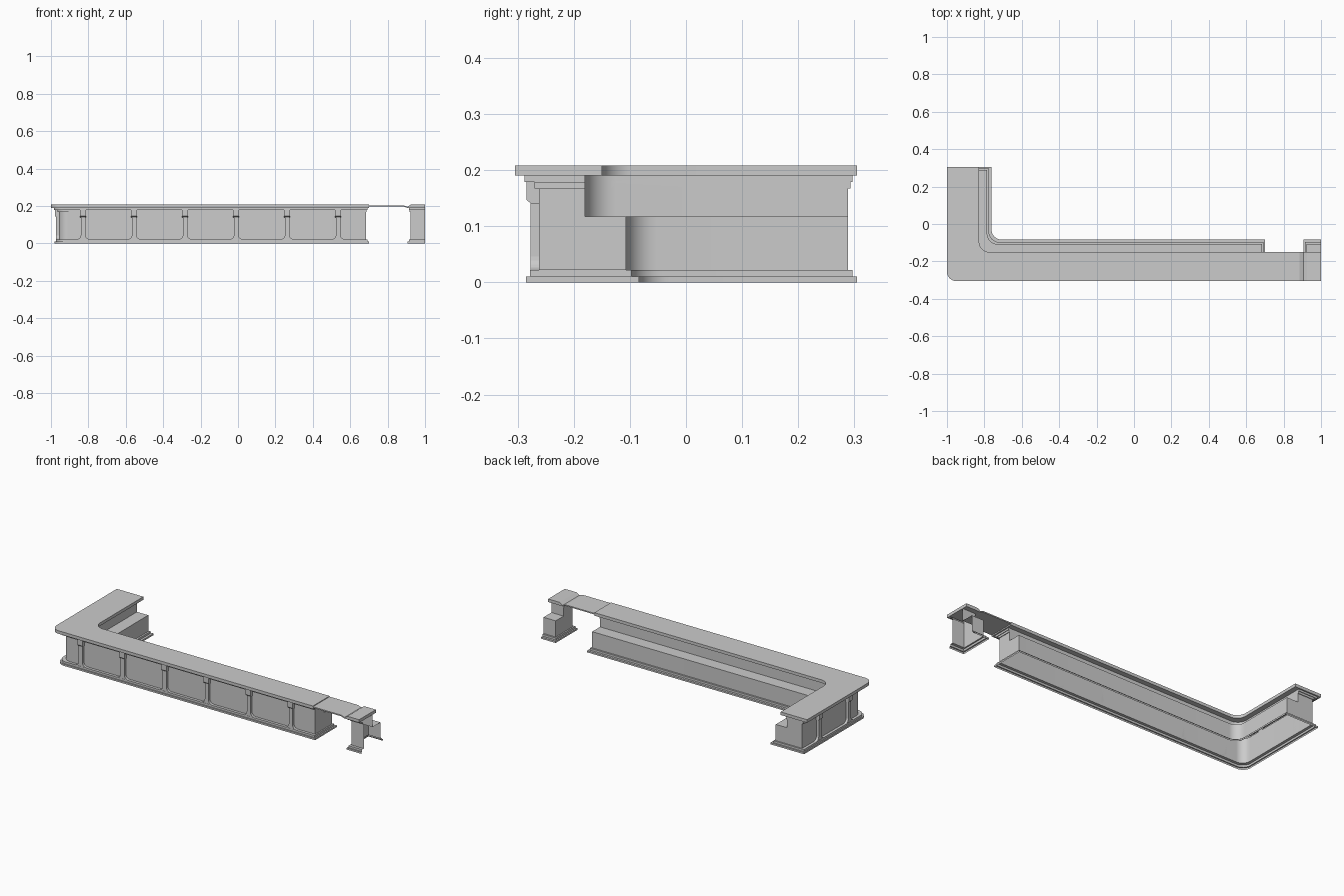
import bpy, bmesh, math
from mathutils import Matrix

if "Cube" in bpy.data.objects:
    bpy.data.objects.remove(bpy.data.objects["Cube"])

FRONT, LEFT, BACK, SEG = -0.305, -1.0, 0.305, 8
INNER_Y, INNER_X, MAIN_END, POST_START = -0.15, -0.828, 0.70, 0.905


def finish(name, bm, smooth=False):
    bmesh.ops.recalc_face_normals(bm, faces=bm.faces)
    me = bpy.data.meshes.new(name)
    bm.to_mesh(me)
    bm.free()
    ob = bpy.data.objects.new(name, me)
    bpy.context.collection.objects.link(ob)
    if smooth:
        bpy.ops.object.select_all(action='DESELECT')
        ob.select_set(True)
        bpy.context.view_layer.objects.active = ob
        bpy.ops.object.shade_smooth_by_angle(angle=math.radians(30))
    return ob


def loft(name, rings, closed=True, caps=False, smooth=False):
    """Skin matching outlines given as (z, [(x, y), ...])."""
    bm = bmesh.new()
    rows = [[bm.verts.new((x, y, z)) for x, y in pts] for z, pts in rings]
    n = len(rows[0])
    for a, b in zip(rows, rows[1:]):
        for k in range(n if closed else n - 1):
            j = (k + 1) % n
            bm.faces.new((a[k], a[j], b[j], b[k]))
    if caps:
        bm.faces.new(rows[0])
        bm.faces.new(rows[-1])
    return finish(name, bm, smooth)


def extrude_profile(name, pts, a, b, place):
    """Solid from a 2D profile, place(u, v, w) maps it into space."""
    bm = bmesh.new()
    lo = [bm.verts.new(place(u, v, a)) for u, v in pts]
    hi = [bm.verts.new(place(u, v, b)) for u, v in pts]
    n = len(pts)
    for k in range(n):
        j = (k + 1) % n
        bm.faces.new((lo[k], lo[j], hi[j], hi[k]))
    bm.faces.new(lo)
    bm.faces.new(hi)
    return finish(name, bm)


def arc(cx, cy, r, a0, a1):
    angles = [math.radians(a0 + (a1 - a0) * k / SEG) for k in range(SEG + 1)]
    return [(cx + r * math.cos(t), cy + r * math.sin(t)) for t in angles]


def l_outline(o, i, e):
    """L footprint: o = outer inset, i = inner face offset, e = end inset."""
    x0, y0, x1, y1 = LEFT + o, FRONT + o, INNER_X + i, INNER_Y + i
    r, q = 0.05, 0.055
    return ([(x0, BACK - e)] + arc(x0 + r, y0 + r, r, 180, 270)
            + [(MAIN_END - e, y0), (MAIN_END - e, y1)]
            + arc(x1 + q, y1 + q, q, 270, 180) + [(x1, BACK - e)])


def post_outline(o, i, e):
    x, y0, y1 = POST_START + e, FRONT + o, INNER_Y + i
    return [(1, y0), (x, y0), (x, y1), (1, y1)]


# Shared vertical section: z, outer inset, inner offset, end inset
section = [
    (0.000, 0.020, 0.066, 0.000), (0.010, 0.020, 0.066, 0.000),
    (0.010, 0.027, 0.053, 0.008), (0.022, 0.027, 0.053, 0.008),
    (0.022, 0.043, 0.043, 0.016), (0.117, 0.043, 0.043, 0.016),
    (0.117, 0.043, -0.030, 0.016), (0.167, 0.043, -0.030, 0.016),
    (0.167, 0.035, -0.030, 0.012), (0.179, 0.035, -0.030, 0.012),
    (0.179, 0.017, -0.030, 0.008), (0.190, 0.017, -0.030, 0.008),
]

# Hollow counter body and the end post, open underneath
loft("counter_body", [(z, l_outline(o, i, e)) for z, o, i, e in section], smooth=True)
loft("end_post", [(z, post_outline(o, i, e)) for z, o, i, e in section], closed=False)

# L-shaped counter top
loft("counter_top", [(z, l_outline(0, 0, 0)) for z in (0.190, 0.208)],
     caps=True, smooth=True)

# Thin lift-up flap and the post top, meeting at a bevelled hinge groove
flap = [(0.70, 0.204), (0.885, 0.204), (0.905, 0.196), (0.905, 0.190), (0.885, 0.197), (0.70, 0.197)]
post_top = [(0.905, 0.196), (0.925, 0.208), (1.0, 0.208), (1.0, 0.190), (0.905, 0.190)]
for name, pts in (("lift_flap", flap), ("post_top", post_top)):
    extrude_profile(name, pts, FRONT, INNER_Y, lambda u, v, w: (u, w, v))

# Pilaster pieces: flared shaft silhouette and capital side profile
half = [(0.012, 0.167)] + [(0.036 - 0.024 * math.cos(t), 0.046 - 0.024 * math.sin(t))
                           for t in [math.pi / 2 * k / 5 for k in range(6)]]
shaft = half + [(-x, z) for x, z in reversed(half)]
capital = [(0.0, 0.140), (0.014, 0.140), (0.022, 0.147), (0.022, 0.179), (0.0, 0.179)]


def pilaster(name, matrix):
    parts = [
        extrude_profile(name + "_shaft", shaft, 0, 0.015, lambda u, v, w: (u, -w, v)),
        extrude_profile(name + "_capital", capital, -0.016, 0.016, lambda u, v, w: (w, -u, v)),
    ]
    for p in parts:
        p.data.transform(matrix)


# Pilasters along the front and the left side
for k in range(6):
    pilaster(f"front_pilaster_{k + 1}",
             Matrix.Translation((-0.828 + 0.2727 * k, FRONT + 0.043, 0)))
for k, y in enumerate((-0.13, 0.145)):
    pilaster(f"side_pilaster_{k + 1}",
             Matrix.Translation((LEFT + 0.043, y, 0)) @ Matrix.Rotation(-math.pi / 2, 4, 'Z'))
